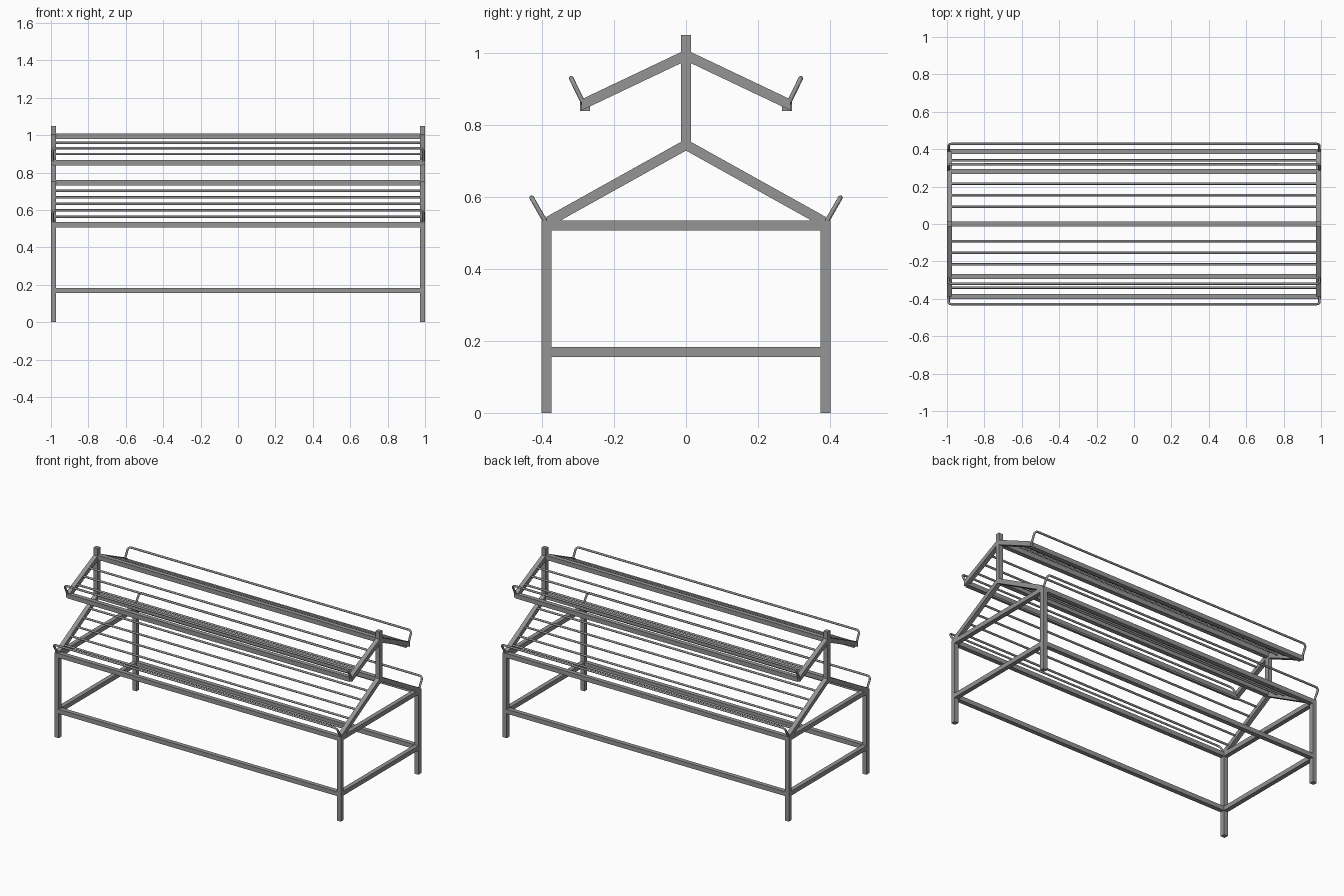
import bpy, bmesh, math
from mathutils import Vector

if "Cube" in bpy.data.objects:
    bpy.data.objects.remove(bpy.data.objects["Cube"], do_unlink=True)

steel = bpy.data.materials.new("grey_steel")
steel.use_nodes = True
GREY = (0.30, 0.30, 0.30, 1)
steel.diffuse_color = GREY
steel.node_tree.nodes["Principled BSDF"].inputs["Base Color"].default_value = GREY

T = 0.028            # square tube width
H = T / 2
R = 0.0065           # rod radius
END = 1 - H          # centre of the end frames
LEG_Y = 0.388
SIDES = ((1, "back"), (-1, "front"))
ENDS = ((1, "left"), (-1, "right"))


def add_mesh(name, bm):
    bmesh.ops.recalc_face_normals(bm, faces=bm.faces)
    mesh = bpy.data.meshes.new(name)
    bm.to_mesh(mesh)
    bm.free()
    mesh.materials.append(steel)
    obj = bpy.data.objects.new(name, mesh)
    bpy.context.collection.objects.link(obj)
    return obj


def prism(name, profile, x0, x1):
    """Extrude a (y, z) profile along x."""
    bm = bmesh.new()
    face = bm.faces.new([bm.verts.new((x0, y, z)) for y, z in profile])
    new = bmesh.ops.extrude_face_region(bm, geom=[face])["geom"]
    moved = [v for v in new if isinstance(v, bmesh.types.BMVert)]
    bmesh.ops.translate(bm, verts=moved, vec=(x1 - x0, 0, 0))
    return add_mesh(name, bm)


def box(name, x, y, z):
    return prism(name, [(y[0], z[0]), (y[1], z[0]), (y[1], z[1]), (y[0], z[1])], *x)


def rod(name, points):
    """Round bar along a path."""
    curve = bpy.data.curves.new(name, "CURVE")
    curve.dimensions = "3D"
    curve.bevel_depth = R
    curve.bevel_resolution = 2
    curve.use_fill_caps = True
    spline = curve.splines.new("POLY")
    spline.points.add(len(points) - 1)
    for p, co in zip(spline.points, points):
        p.co = (*co, 1)
    curve.materials.append(steel)
    obj = bpy.data.objects.new(name, curve)
    bpy.context.collection.objects.link(obj)
    bpy.ops.object.select_all(action="DESELECT")
    obj.select_set(True)
    bpy.context.view_layer.objects.active = obj
    bpy.ops.object.convert(target="MESH")
    bpy.ops.object.shade_smooth_by_angle(angle=math.radians(50))


def lip(name, foot, top):
    """Bent retaining bar with rounded corners, standing on two feet."""
    foot, top = Vector((0, *foot)), Vector((0, *top))
    up = (top - foot).normalized()
    bend = 0.02
    half = []
    for i in range(7):
        a = math.pi / 2 * i / 6
        p = top - up * bend * (1 - math.sin(a))
        half.append(p + Vector((0.991 - bend * (1 - math.cos(a)), 0, 0)))
    half.insert(0, foot + Vector((0.991, 0, 0)))
    rod(name, half + [Vector((-p.x, p.y, p.z)) for p in reversed(half)])


def shelf(name, apex, slope, reach, slats, rail_y, rail_z, foot, top):
    """Two-sided sloping shelf: ridge, end bars, slats, edge rails and lips."""
    v = H * math.sqrt(1 + slope * slope)
    box(name + "_ridge", (-END, END), (-H, H), (apex - H, apex + H))
    for s, side in SIDES:
        low = apex - slope * reach
        for e, end in ENDS:
            prism(f"{name}_{side}_{end}_slope",
                  [(0, apex - v), (s * reach, low - v), (s * reach, low + v), (0, apex + v)],
                  e * END - H, e * END + H)
        box(f"{name}_{side}_edge_rail", (-END, END),
            (s * rail_y - H, s * rail_y + H), (rail_z - H, rail_z + H))
        for i in range(slats):
            y = 0.092 + 0.062 * i
            z = apex - slope * y + 0.008
            rod(f"{name}_{side}_slat_{i + 1}", [(-END, s * y, z), (END, s * y, z)])
        lip(f"{name}_{side}_lip", (s * foot[0], foot[1]), (s * top[0], top[1]))


# Base frame: legs, lower rails and end rails
for s, side in SIDES:
    y = (s * LEG_Y - H, s * LEG_Y + H)
    for e, end in ENDS:
        box(f"{side}_{end}_leg", (e * END - H, e * END + H), y, (0, 0.535))
    box(f"{side}_lower_rail", (-END, END), y, (0.155, 0.183))

# End frames: cross bars and ridge posts
for e, end in ENDS:
    x = (e * END - H, e * END + H)
    box(f"{end}_lower_end_rail", x, (-LEG_Y, LEG_Y), (0.155, 0.183))
    box(f"{end}_upper_end_rail", x, (-LEG_Y, LEG_Y), (0.507, 0.535))
    box(f"{end}_post", x, (-H, H), (0.735, 1.05))

# Lower and upper shelves
shelf("lower_shelf", 0.745, 0.557, 0.388, 5, LEG_Y, 0.521, (0.39, 0.53), (0.429, 0.598))
shelf("upper_shelf", 0.994, 0.475, 0.29, 3, 0.281, 0.853, (0.285, 0.86), (0.319, 0.93))
